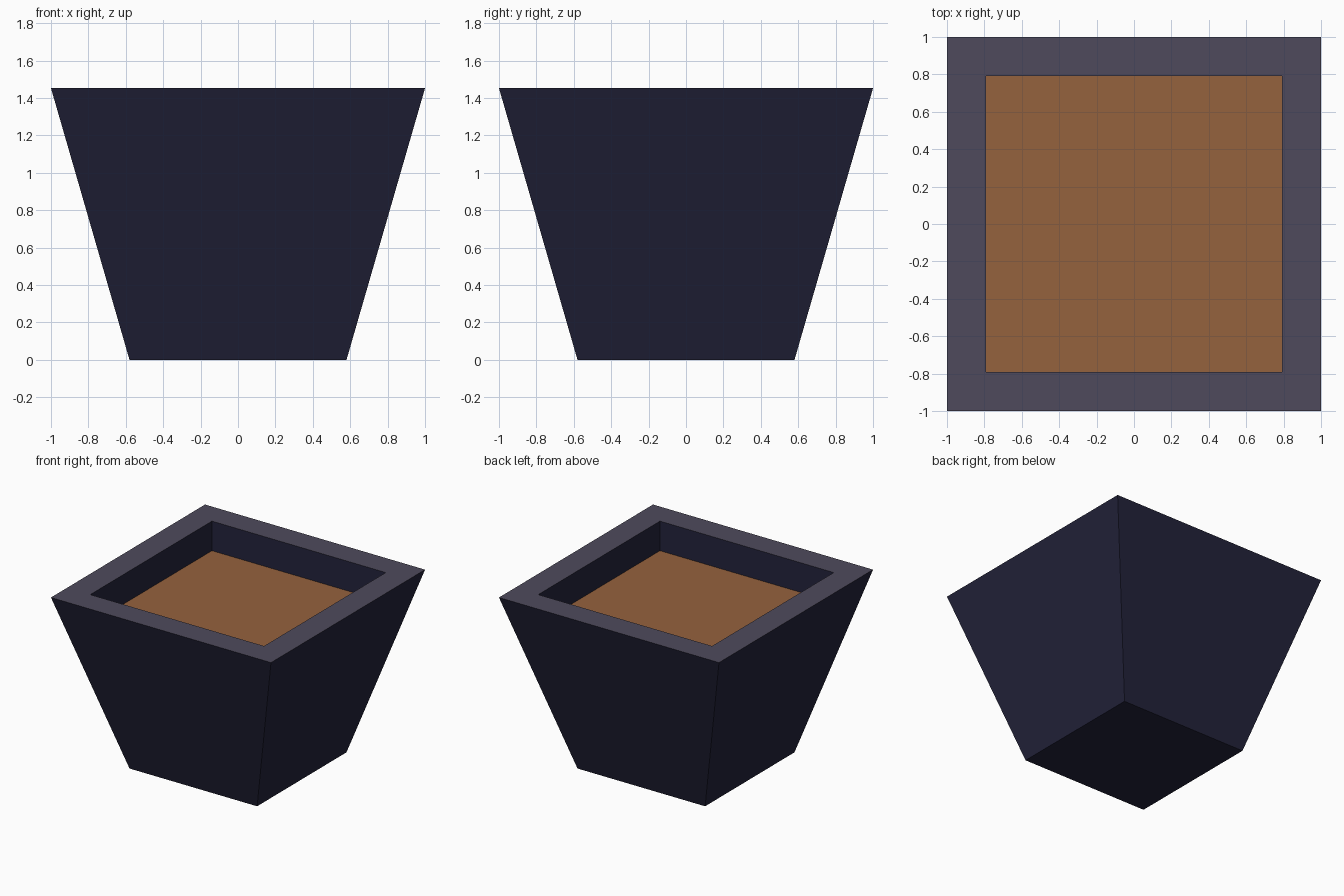
import bpy, bmesh

if "Cube" in bpy.data.objects:
    bpy.data.objects.remove(bpy.data.objects["Cube"])


def material(name, rgb):
    """Flat colour from 0-255 sRGB values."""
    def lin(v):
        v /= 255
        return v / 12.92 if v <= 0.04045 else ((v + 0.055) / 1.055) ** 2.4
    m = bpy.data.materials.new(name)
    m.diffuse_color = (*[lin(c) for c in rgb], 1)
    m.use_nodes = True
    m.node_tree.nodes["Principled BSDF"].inputs["Base Color"].default_value = m.diffuse_color
    return m


def add_object(name, bm, mats):
    bmesh.ops.recalc_face_normals(bm, faces=bm.faces)
    mesh = bpy.data.meshes.new(name)
    bm.to_mesh(mesh)
    bm.free()
    for m in mats:
        mesh.materials.append(m)
    ob = bpy.data.objects.new(name, mesh)
    bpy.context.collection.objects.link(ob)
    return ob


def square(bm, half, z):
    return [bm.verts.new((x * half, y * half, z))
            for x, y in ((-1, -1), (1, -1), (1, 1), (-1, 1))]


pot_mat = material("dark navy pot", (35, 35, 59))
rim_mat = material("grey rim", (78, 74, 92))
soil_mat = material("brown soil", (149, 98, 61))

SOIL_Z, TOP_Z, INNER = 1.21, 1.453, 0.79

# Pot: tapered outer wall, flat rim, straight inner wall, closed below the soil
bm = bmesh.new()
profile = [(0.58, 0), (1.0, TOP_Z), (INNER, TOP_Z), (INNER, SOIL_Z - 0.02)]
rings = [square(bm, h, z) for h, z in profile]
for i, (a, b) in enumerate(zip(rings, rings[1:])):
    for k in range(4):
        n = (k + 1) % 4
        f = bm.faces.new((a[k], a[n], b[n], b[k]))
        f.material_index = 1 if i == 1 else 0
bm.faces.new(rings[0])
bm.faces.new(rings[-1])
add_object("pot", bm, [pot_mat, rim_mat])

# Soil: flat sheet filling the opening
bm = bmesh.new()
bm.faces.new(square(bm, INNER, SOIL_Z))
add_object("soil", bm, [soil_mat])
